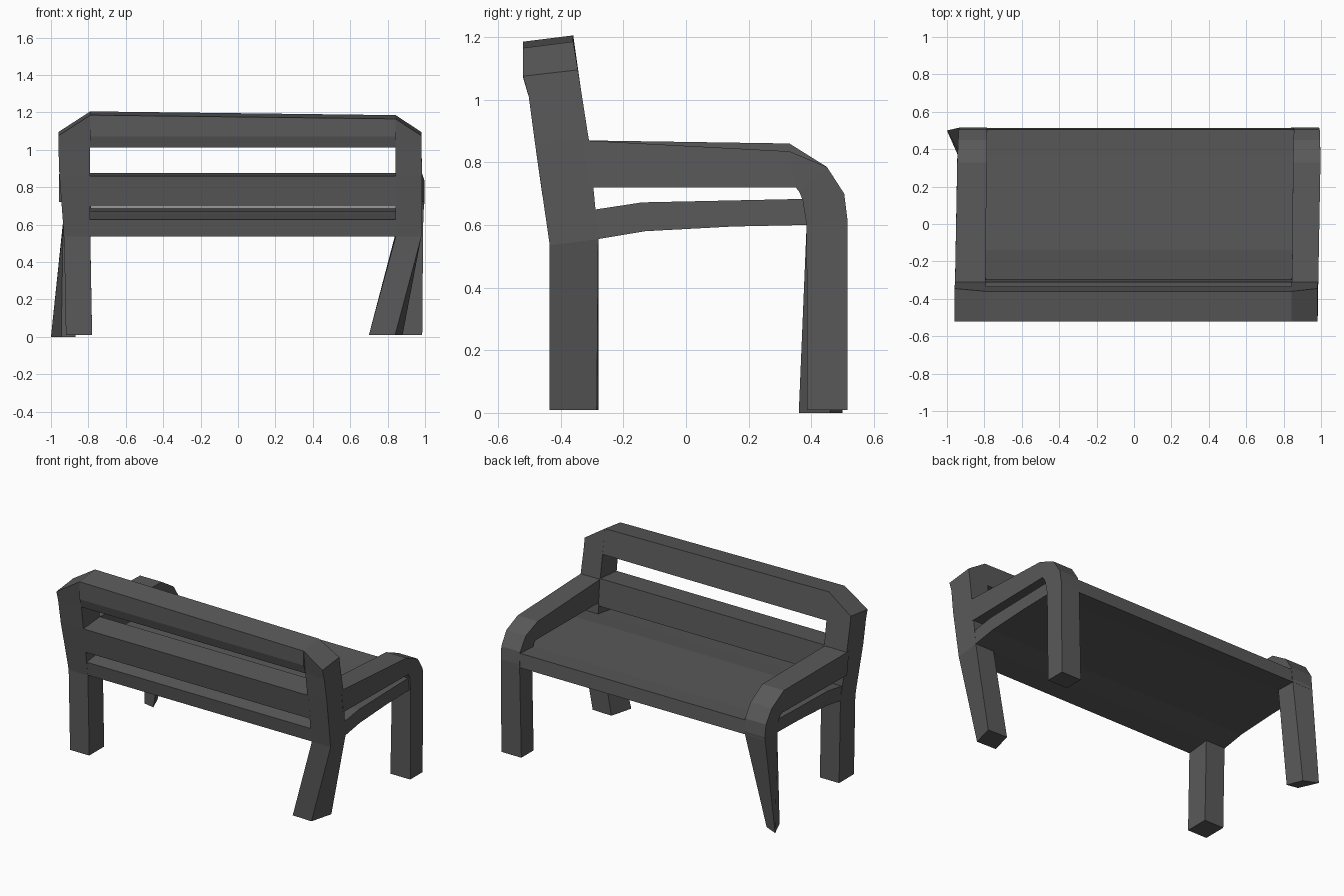
import bpy, bmesh

mat = bpy.data.materials.new("dark grey")
mat.diffuse_color = (0.1, 0.1, 0.1, 1)


def loft(name, rings):
    """Skin a run of equal-sized rings and cap both ends."""
    bm = bmesh.new()
    vs = [[bm.verts.new(p) for p in r] for r in rings]
    n = len(rings[0])
    for a, b in zip(vs, vs[1:]):
        for i in range(n):
            j = (i + 1) % n
            bm.faces.new((a[i], a[j], b[j], b[i]))
    bm.faces.new(vs[0])
    bm.faces.new(vs[-1][::-1])
    bmesh.ops.recalc_face_normals(bm, faces=bm.faces)
    me = bpy.data.meshes.new(name)
    bm.to_mesh(me)
    bm.free()
    me.materials.append(mat)
    ob = bpy.data.objects.new(name, me)
    bpy.context.collection.objects.link(ob)
    return ob


def bar(name, profile, x0, x1):
    """Extrude a y-z profile along x."""
    return loft(name, [[(x, y, z) for y, z in profile] for x in (x0, x1)])


# Back posts with bevelled top corners; the right leg splays inward
LEVELS = [(-0.435, 0.535, -0.28, 0.555), (-0.482, 0.86, -0.31, 0.87),
          (-0.502, 1.01, -0.335, 1.03), (-0.52, 1.075, -0.345, 1.095)]


def back_post(name, feet, outer, inner, top):
    rings = [[(x, y, 0.01) for x, y in feet]]
    for (yf, zf, yb, zb), xo in zip(LEVELS, outer):
        rings.append([(xo, yf, zf), (inner, yf, zf), (inner, yb, zb), (xo, yb, zb)])
    xo = outer[-1]
    # sloped end: the outer edge stays low, the inner edge rises to the rail top
    rings[-1][1] = (inner, -0.52, top - 0.015)
    rings[-1][2] = (inner, -0.36, top + 0.005)
    loft(name, rings)


back_post("left_back_post",
          [(-0.92, -0.435), (-0.78, -0.435), (-0.78, -0.28), (-0.92, -0.28)],
          (-0.93, -0.955, -0.96, -0.96), -0.79, 1.20)
back_post("right_back_post",
          [(0.84, -0.435), (0.70, -0.43), (0.74, -0.28), (0.88, -0.285)],
          (0.98, 0.985, 0.98, 0.98), 0.843, 1.18)

# Back rails
rail = loft("top_rail", [[(x, -0.503, 1.012), (x, -0.52, 1.07), (x, -0.52, t - 0.015),
                          (x, -0.36, t + 0.005), (x, -0.335, 1.025)]
                         for x, t in ((-0.79, 1.20), (0.843, 1.18))])
bar("middle_rail", [(-0.459, 0.697), (-0.482, 0.86), (-0.31, 0.875), (-0.295, 0.70)],
    -0.80, 0.85)

# Seat slab, curved gently along its depth
bar("seat", [(-0.435, 0.537), (-0.28, 0.555), (-0.13, 0.58), (0.15, 0.595),
             (0.385, 0.60), (0.514, 0.60), (0.505, 0.69), (0.37, 0.683),
             (-0.14, 0.672), (-0.285, 0.65), (-0.447, 0.627)], -0.932, 0.98)

# Arms that bend down into the front legs
def arm(name, front_z, xs, feet, foot_z):
    path = [((-0.33, 0.87), (-0.31, 0.72)), ((0.33, front_z), (0.35, 0.72)),
            ((0.45, 0.785), (0.362, 0.705)), ((0.505, 0.70), (0.372, 0.68)),
            ((0.515, 0.62), (0.385, 0.60))]
    rings = []
    for (t, b), (xo, xi) in zip(path, xs):
        rings.append([(xo, *t), (xi, *t), (xi, *b), (xo, *b)])
    rings.append([(x, y, foot_z) for x, y in feet])
    loft(name, rings)


arm("left_arm_and_front_leg", 0.86,
    [(-0.957, -0.795), (-0.945, -0.787), (-0.94, -0.785), (-0.937, -0.785), (-0.935, -0.785)],
    [(-1.0, 0.50), (-0.91, 0.46), (-0.87, 0.36), (-0.945, 0.375)], 0.0)
arm("right_arm_and_front_leg", 0.835,
    [(0.985, 0.845), (0.997, 0.85), (0.995, 0.853), (0.993, 0.855), (0.99, 0.853)],
    [(0.985, 0.515), (0.84, 0.515), (0.84, 0.387), (0.985, 0.387)], 0.01)
